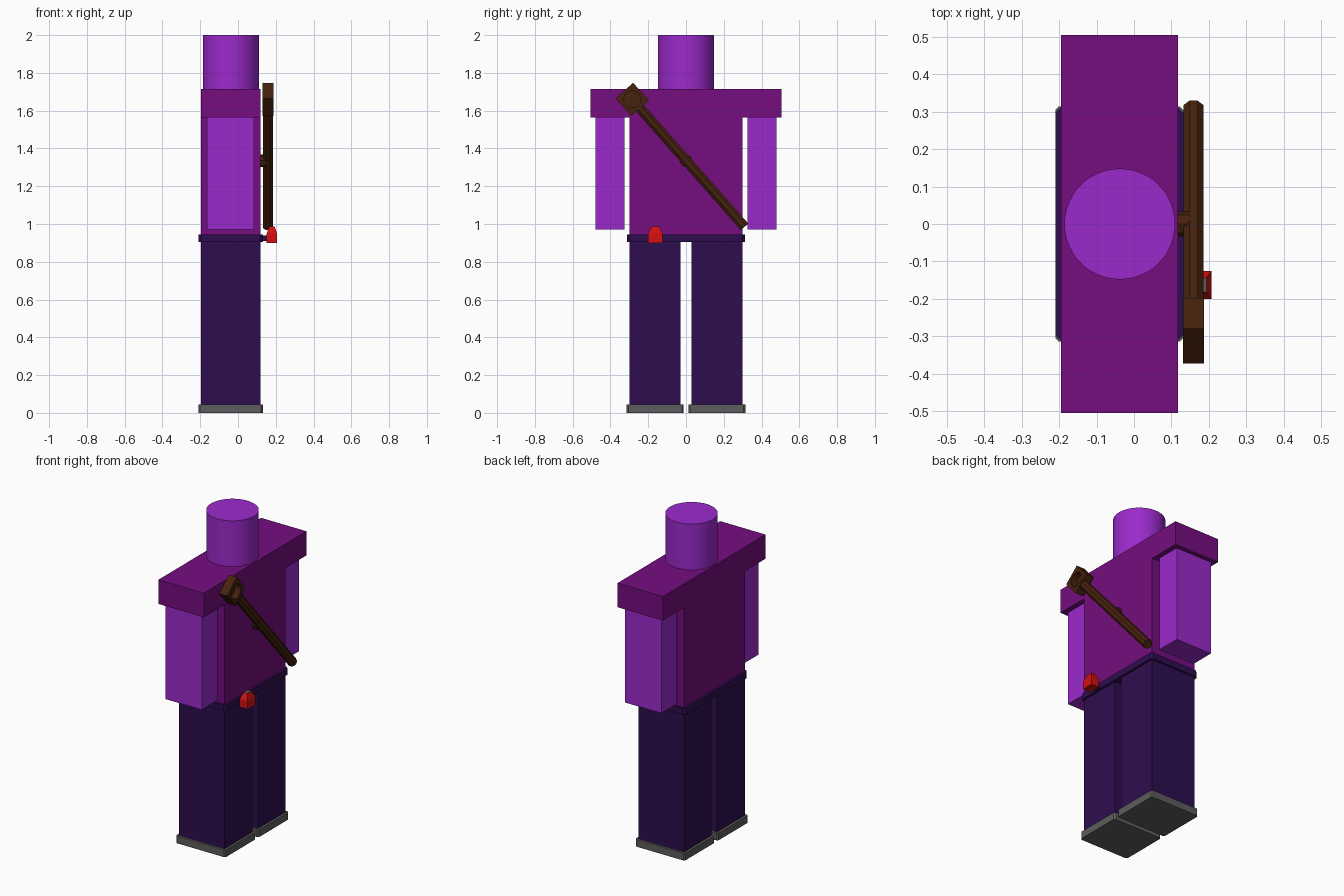
import bpy, bmesh, math
from mathutils import Matrix, Vector

if "Cube" in bpy.data.objects:
    bpy.data.objects.remove(bpy.data.objects["Cube"])


def material(name, rgb):
    m = bpy.data.materials.new(name)
    m.diffuse_color = (*rgb, 1)
    m.use_nodes = True
    m.node_tree.nodes["Principled BSDF"].inputs["Base Color"].default_value = m.diffuse_color
    return m


SKIN = material("violet", (0.33, 0.023, 0.60))
SHIRT = material("plum", (0.177, 0.004, 0.212))
TROUSER = material("dark_indigo", (0.027, 0.004, 0.078))
SOLE = material("grey", (0.11, 0.11, 0.11))
WOOD = material("brown", (0.063, 0.016, 0.0045))
RED = material("red", (0.66, 0.005, 0.005))


def finish(name, bm, *mats):
    bmesh.ops.recalc_face_normals(bm, faces=bm.faces[:])
    me = bpy.data.meshes.new(name)
    bm.to_mesh(me)
    bm.free()
    for m in mats:
        me.materials.append(m)
    ob = bpy.data.objects.new(name, me)
    bpy.context.collection.objects.link(ob)
    return ob


def box_bm(x, y, z, chamfer=0):
    """Box from min/max pairs, with optional chamfered upright corners."""
    bm = bmesh.new()
    bmesh.ops.create_cube(bm, size=1)
    for v in bm.verts:
        v.co = [(a + b) / 2 + c * (b - a) for c, (a, b) in zip(v.co, (x, y, z))]
    if chamfer:
        edges = [e for e in bm.edges
                 if abs(e.verts[0].co.z - e.verts[1].co.z) > 0.01]
        bmesh.ops.bevel(bm, geom=edges, offset=chamfer, segments=1,
                        affect='EDGES')
    return bm


def box(name, x, y, z, mat, chamfer=0):
    return finish(name, box_bm(x, y, z, chamfer), mat)


def cylinder_bm(radius, depth, sides, matrix):
    bm = bmesh.new()
    bmesh.ops.create_cone(bm, cap_ends=True, segments=sides, radius1=radius,
                          radius2=radius, depth=depth, matrix=matrix)
    return bm


BODY_X, WIDE_X = (-0.195, 0.118), (-0.21, 0.132)

# Head, shoulders, torso, belt
head = finish("head", cylinder_bm(0.148, 0.285, 64,
              Matrix.Translation((-0.038, 0, 1.8575))), SKIN)
bpy.context.view_layer.objects.active = head
head.select_set(True)
bpy.ops.object.shade_smooth_by_angle()
head.select_set(False)
box("shoulders", BODY_X, (-0.505, 0.505), (1.565, 1.715), SHIRT)
box("torso", BODY_X, (-0.30, 0.30), (0.945, 1.565), SHIRT)
box("belt", WIDE_X, (-0.312, 0.312), (0.905, 0.945), TROUSER, 0.015)

# Arms, legs and shoes on both sides
for side, s in (("right", -1), ("left", 1)):
    def span(a, b):
        return tuple(sorted((s * a, s * b)))
    box(side + "_arm", (-0.165, 0.086), span(0.325, 0.478), (0.97, 1.565), SKIN)
    box(side + "_leg", BODY_X, span(0.028, 0.30), (0.045, 0.905), TROUSER)
    box(side + "_shoe", WIDE_X, span(0.013, 0.314), (0, 0.045), SOLE, 0.009)

# Slung staff: octagonal shaft running diagonally across the chest
X = 0.159
top, end = Vector((X, -0.285, 1.66)), Vector((X, 0.31, 0.985))
axis = (end - top).normalized()
side = axis.cross(Vector((1, 0, 0)))
frame = Matrix((side, Vector((1, 0, 0)), axis)).transposed().to_4x4()
start = top + axis * 0.055
mid = (start + end) / 2
finish("staff_shaft", cylinder_bm(0.0285, (end - start).length, 8,
       Matrix.Translation(mid) @ frame @ Matrix.Rotation(math.pi / 8, 4, 'Z')),
       WOOD)

# Staff head: block with a round socket sunk in its outer face
half, depth, n = 0.062, 0.056, 16
bm = bmesh.new()


def ring(radius, x, square=False):
    verts = []
    for i in range(n):
        a = 2 * math.pi * i / n
        c, d = math.cos(a), math.sin(a)
        k = radius / max(abs(c), abs(d)) if square else radius
        p = top + side * (c * k) + axis * (d * k)
        verts.append(bm.verts.new((x, p.y, p.z)))
    return verts


rings = [ring(half, X - depth / 2, True), ring(half, X + depth / 2, True),
         ring(0.045, X + depth / 2), ring(0.045, X - 0.012)]
for a, b in zip(rings, rings[1:]):
    for i in range(n):
        j = (i + 1) % n
        bm.faces.new((a[i], a[j], b[j], b[i]))
bm.faces.new(rings[0])
bm.faces.new(rings[-1])
finish("staff_head", bm, WOOD)

# Peg holding the staff to the chest
finish("staff_peg", cylinder_bm(0.034, 0.03, 8, Matrix.Translation(
       (0.133, 0, 1.335)) @ Matrix.Rotation(math.pi / 2, 4, 'Y')), WOOD)

# Red pouch with tapered top, hung from a belt loop
box("belt_loop", (0.125, 0.16), (-0.18, -0.144), (0.91, 0.94), TROUSER)
bm = box_bm((0.152, 0.207), (-0.2, -0.125), (0.9, 0.95))
cap = max(bm.faces, key=lambda f: f.calc_center_median().z)
new = bmesh.ops.extrude_face_region(bm, geom=[cap])
bmesh.ops.delete(bm, geom=[cap], context='FACES_ONLY')
for v in [g for g in new["geom"] if isinstance(g, bmesh.types.BMVert)]:
    v.co = (0.1795 + (v.co.x - 0.1795) * 0.5, -0.1625 + (v.co.y + 0.1625) * 0.5, 0.988)
for f in bm.faces:
    f.material_index = int(f.calc_center_median().z > 0.98)
finish("pouch", bm, RED, SOLE)
